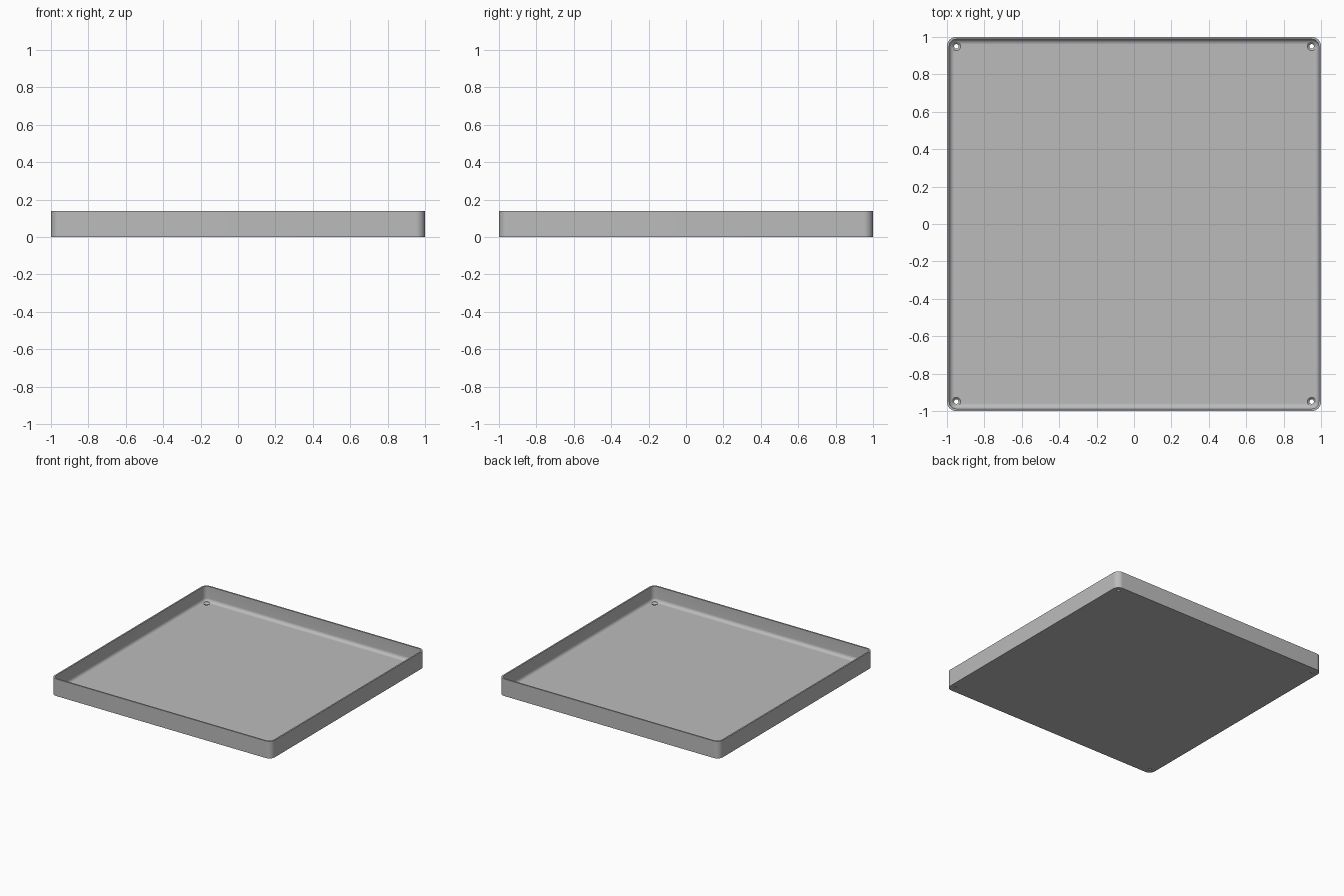
import bpy, bmesh, math

if "Cube" in bpy.data.objects:
    bpy.data.objects.remove(bpy.data.objects["Cube"], do_unlink=True)

HEIGHT, WALL, FLOOR, FILLET = 0.14, 0.012, 0.015, 0.028
CORNER = 0.05            # outer corner radius
CENTRE = 1 - CORNER      # corner arc centre, also the screw hole position
STEPS = 10

grey = bpy.data.materials.new("plain grey")
grey.use_nodes = True
grey.diffuse_color = (0.5, 0.5, 0.5, 1)
grey.node_tree.nodes["Principled BSDF"].inputs["Base Color"].default_value = (0.5, 0.5, 0.5, 1)


def make_object(name, bm):
    bmesh.ops.recalc_face_normals(bm, faces=bm.faces)
    mesh = bpy.data.meshes.new(name)
    bm.to_mesh(mesh)
    bm.free()
    mesh.materials.append(grey)
    obj = bpy.data.objects.new(name, mesh)
    bpy.context.collection.objects.link(obj)
    return obj


def skin(bm, loops):
    """Bridge a stack of loops and cap both ends."""
    for a, b in zip(loops, loops[1:]):
        for i in range(len(a)):
            j = (i + 1) % len(a)
            bm.faces.new((a[i], a[j], b[j], b[i]))
    bm.faces.new(loops[0])
    bm.faces.new(loops[-1])


def rounded_square(bm, inset, z):
    r = CORNER - inset
    loop = []
    for k, (sx, sy) in enumerate([(1, 1), (-1, 1), (-1, -1), (1, -1)]):
        for s in range(STEPS + 1):
            a = math.pi / 2 * (k + s / STEPS)
            loop.append(bm.verts.new((sx * CENTRE + r * math.cos(a),
                                      sy * CENTRE + r * math.sin(a), z)))
    return loop


# Tray: outer wall, rim, inner wall, filleted floor
profile = [(0, 0), (0, HEIGHT), (WALL, HEIGHT)]
for s in range(9):
    a = math.pi / 2 * s / 8
    profile.append((WALL + FILLET * (1 - math.cos(a)),
                    FLOOR + FILLET * (1 - math.sin(a))))
bm = bmesh.new()
skin(bm, [rounded_square(bm, inset, z) for inset, z in profile])
tray = make_object("tray", bm)

# Countersunk screw holes in the four corners
bm = bmesh.new()
for x in (-CENTRE, CENTRE):
    for y in (-CENTRE, CENTRE):
        loops = []
        for r, z in [(0.012, -0.05), (0.012, 0.004), (0.025, FLOOR + 0.002), (0.025, 0.06)]:
            loops.append([bm.verts.new((x + r * math.cos(math.tau * i / 32),
                                        y + r * math.sin(math.tau * i / 32), z))
                          for i in range(32)])
        skin(bm, loops)
cutter = make_object("screw_hole_cutter", bm)
cutter.hide_render = True

cut = tray.modifiers.new("screw holes", "BOOLEAN")
cut.operation = "DIFFERENCE"
cut.solver = "EXACT"
cut.object = cutter
bpy.context.view_layer.objects.active = tray
tray.select_set(True)
bpy.ops.object.modifier_apply(modifier=cut.name)
bpy.data.objects.remove(cutter, do_unlink=True)
bpy.ops.object.shade_smooth_by_angle(angle=math.radians(30))
